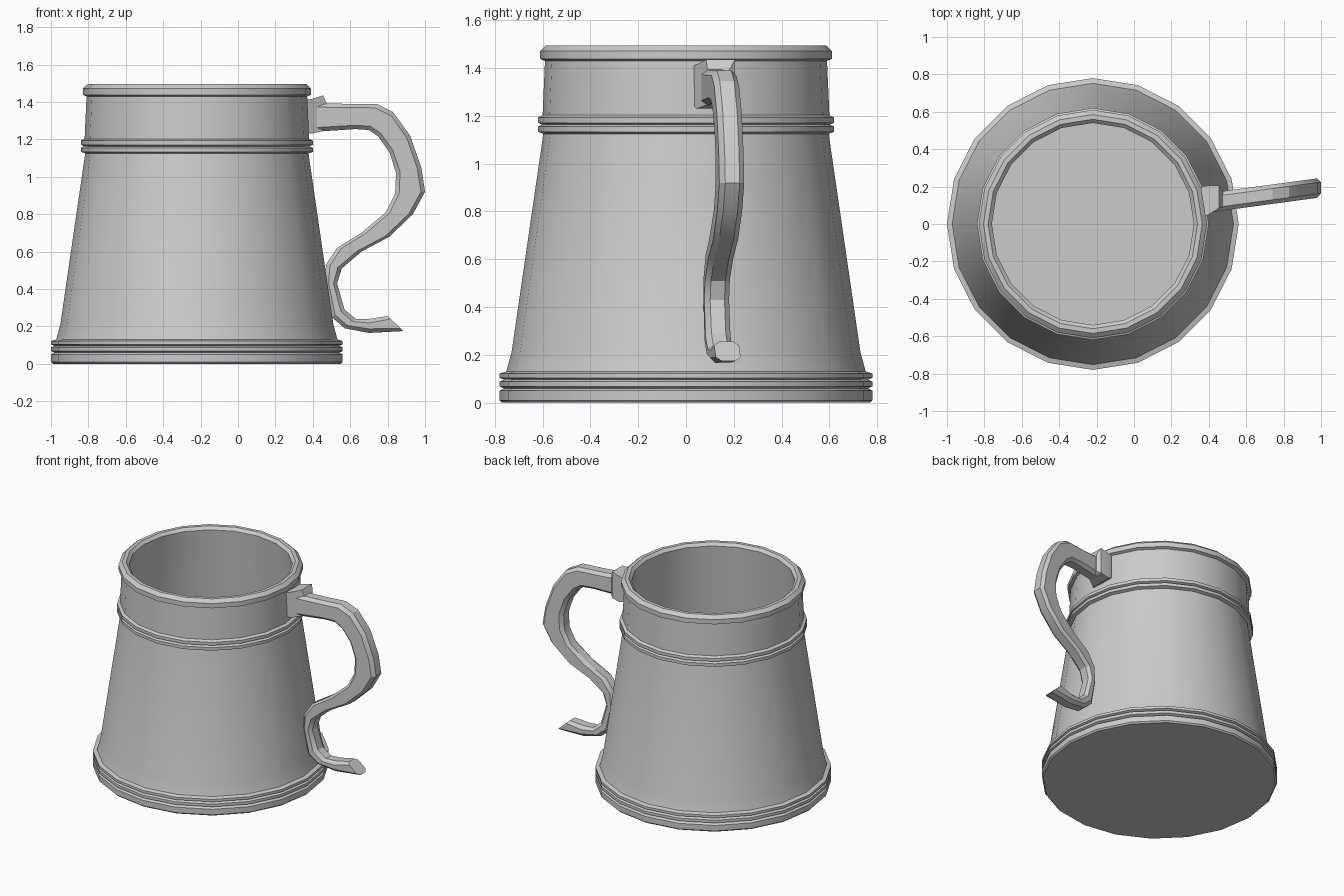
import bpy, bmesh, math
from mathutils import Vector

if "Cube" in bpy.data.objects:
    bpy.data.objects.remove(bpy.data.objects["Cube"])

SIDES = 20
AXIS_X = -0.22


def make_object(name, bm, angle=35):
    bmesh.ops.remove_doubles(bm, verts=bm.verts, dist=1e-5)
    bmesh.ops.recalc_face_normals(bm, faces=bm.faces)
    mesh = bpy.data.meshes.new(name)
    bm.to_mesh(mesh)
    bm.free()
    obj = bpy.data.objects.new(name, mesh)
    bpy.context.collection.objects.link(obj)
    bpy.ops.object.select_all(action='DESELECT')
    obj.select_set(True)
    bpy.context.view_layer.objects.active = obj
    bpy.ops.object.shade_smooth_by_angle(angle=math.radians(angle))
    return obj


def skin(bm, rings):
    """Bridge consecutive rings of points and cap both ends."""
    loops = [[bm.verts.new(p) for p in ring] for ring in rings]
    for a, b in zip(loops, loops[1:]):
        n = len(a)
        for i in range(n):
            bm.faces.new((a[i], a[(i + 1) % n], b[(i + 1) % n], b[i]))
    bm.faces.new(loops[0])
    bm.faces.new(loops[-1])


def circle(r, z):
    return [(AXIS_X + r * math.cos(2 * math.pi * i / SIDES),
             r * math.sin(2 * math.pi * i / SIDES), z) for i in range(SIDES)]


# Mug body: outer profile with base and waist bands, rim, then inside wall and floor
profile = [
    (0.77, 0.0), (0.78, 0.01), (0.78, 0.05), (0.762, 0.06),
    (0.78, 0.068), (0.78, 0.088), (0.762, 0.096),
    (0.78, 0.104), (0.78, 0.122), (0.752, 0.13), (0.73, 0.21),
    (0.597, 1.125), (0.62, 1.133), (0.62, 1.155), (0.602, 1.163),
    (0.62, 1.171), (0.62, 1.193), (0.6, 1.203),
    (0.59, 1.43), (0.61, 1.438), (0.61, 1.472), (0.585, 1.495), (0.56, 1.495),
    (0.54, 1.475), (0.66, 0.12)]
bm = bmesh.new()
skin(bm, [circle(r, z) for r, z in profile])
make_object("mug_body", bm)

# Handle: pairs of outer and inner edge points (x, z) along the S curve
edges = [
    ((0.40, 1.395), (0.40, 1.24)), ((0.57, 1.39), (0.63, 1.255)),
    ((0.74, 1.39), (0.70, 1.25)), ((0.83, 1.345), (0.75, 1.215)),
    ((0.92, 1.22), (0.81, 1.13)), ((0.98, 1.05), (0.845, 1.02)),
    ((1.0, 0.92), (0.84, 0.91)), ((0.935, 0.80), (0.79, 0.81)),
    ((0.81, 0.68), (0.66, 0.70)), ((0.66, 0.60), (0.53, 0.62)),
    ((0.555, 0.51), (0.47, 0.53)), ((0.53, 0.43), (0.465, 0.43)),
    ((0.57, 0.29), (0.50, 0.25)), ((0.63, 0.24), (0.57, 0.19)),
    ((0.70, 0.24), (0.70, 0.165)), ((0.80, 0.255), (0.885, 0.175))]
HALF, CHAMFER = 0.052, 0.022


def handle_ring(outer, inner):
    a, b = Vector(outer), Vector(inner)
    cut = min(CHAMFER / (b - a).length, 0.3)
    flat = HALF - CHAMFER
    section = [(0, -flat), (0, flat), (cut, HALF), (1 - cut, HALF),
               (1, flat), (1, -flat), (1 - cut, -HALF), (cut, -HALF)]
    ring = []
    for t, side in section:
        p = a.lerp(b, t)
        ring.append((p.x, 0.127 + 0.135 * (p.x - 0.5) + side, p.y))
    return ring


bm = bmesh.new()
skin(bm, [handle_ring(o, i) for o, i in edges])
make_object("handle", bm, 25)


# Handle mount: wedge flaring out toward the mug wall
def rect(x, y0, y1, z0, z1):
    return [(x, y0, z0), (x, y1, z0), (x, y1, z1), (x, y0, z1)]


bm = bmesh.new()
skin(bm, [rect(0.36, 0.03, 0.20, 1.245, 1.41),
          rect(0.39, 0.045, 0.205, 1.23, 1.415),
          rect(0.455, 0.085, 0.205, 1.245, 1.435),
          rect(0.475, 0.09, 0.18, 1.26, 1.39)])
make_object("handle_mount", bm, 20)
